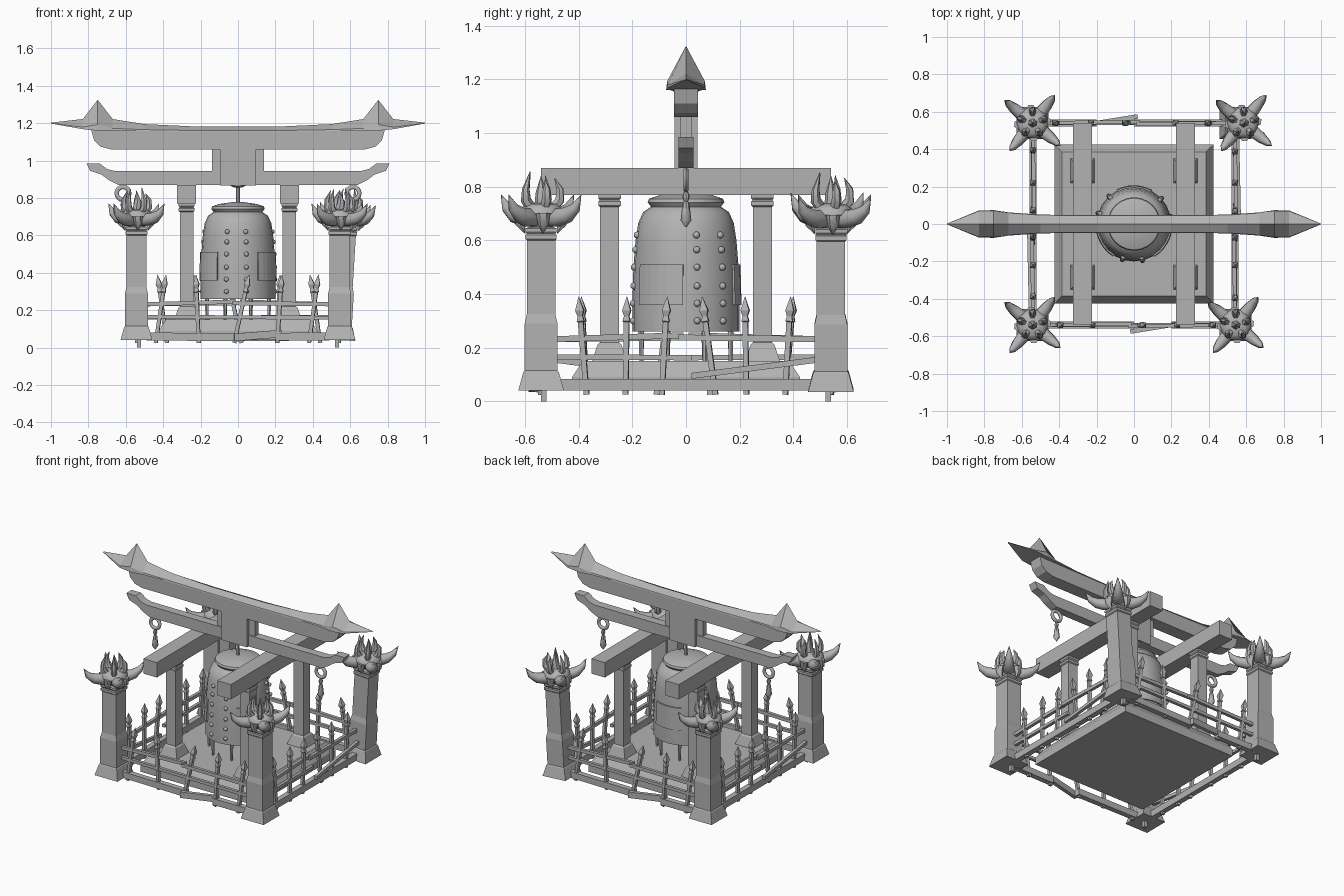
import bpy, bmesh, math
from mathutils import Vector, Matrix

if "Cube" in bpy.data.objects:
    bpy.data.objects.remove(bpy.data.objects["Cube"])

stone = bpy.data.materials.new("plain_grey")
stone.use_nodes = True
GREY = (0.45, 0.45, 0.45, 1)
stone.diffuse_color = GREY
stone.node_tree.nodes["Principled BSDF"].inputs["Base Color"].default_value = GREY


def finish(name, bm, matrix=None, smooth=None):
    bmesh.ops.recalc_face_normals(bm, faces=bm.faces)
    me = bpy.data.meshes.new(name)
    bm.to_mesh(me)
    bm.free()
    ob = bpy.data.objects.new(name, me)
    bpy.context.collection.objects.link(ob)
    me.materials.append(stone)
    if matrix:
        me.transform(matrix)
    if smooth:
        bpy.ops.object.select_all(action='DESELECT')
        ob.select_set(True)
        bpy.context.view_layer.objects.active = ob
        bpy.ops.object.shade_smooth_by_angle(angle=math.radians(smooth))
    return ob


def loft(name, rings, matrix=None, smooth=None):
    """Skin a list of equal-length point rings and cap both ends."""
    bm = bmesh.new()
    vs = [[bm.verts.new(p) for p in r] for r in rings]
    n = len(rings[0])
    for a, b in zip(vs, vs[1:]):
        for i in range(n):
            j = (i + 1) % n
            bm.faces.new((a[i], a[j], b[j], b[i]))
    bm.faces.new(vs[0])
    bm.faces.new(vs[-1])
    return finish(name, bm, matrix, smooth)


def box(name, lo, hi, matrix=None):
    (a, b, c), (d, e, f) = lo, hi
    return loft(name, [[(a, b, z), (d, b, z), (d, e, z), (a, e, z)] for z in (c, f)], matrix)


def lathe(name, profile, n, matrix=None, smooth=None, turn=0.0):
    """Turned shape from (radius, z) pairs."""
    ang = [turn + math.tau * i / n for i in range(n)]
    return loft(name, [[(r * math.cos(a), r * math.sin(a), z) for a in ang] for r, z in profile], matrix, smooth)


def square(name, profile, matrix=None):
    """Square column from (half width, z) pairs."""
    return lathe(name, [(h * math.sqrt(2), z) for h, z in profile], 4, matrix, None, math.pi / 4)


def tube(name, path, radii, n, matrix=None, smooth=None):
    pts = [Vector(p) for p in path]
    rings = []
    for i, p in enumerate(pts):
        d = pts[min(i + 1, len(pts) - 1)] - pts[max(i - 1, 0)]
        side = d.cross(Vector((0.13, 1, 0.07))).normalized()
        up = side.cross(d).normalized()
        ang = [math.tau * (k + 0.5) / n for k in range(n)]
        rings.append([p + radii[i] * (side * math.cos(a) + up * math.sin(a)) for a in ang])
    return loft(name, rings, matrix, smooth)


def rail(name, p, q, w, h, matrix):
    """Rectangular bar between two points."""
    p, q = Vector(p), Vector(q)
    side = (q - p).cross(Vector((0, 0, 1))).normalized() * w
    up = Vector((0, 0, h))
    return loft(name, [[c - side - up, c + side - up, c + side + up, c - side + up] for c in (p, q)], matrix)


def extrude_xz(name, outline, half):
    return loft(name, [[(x, y, z) for x, z in outline] for y in (-half, half)])


def mirrored(half_outline):
    return half_outline + [(-x, z) for x, z in reversed(half_outline)]


def move(x, y, z=0):
    return Matrix.Translation((x, y, z))


def spin(a):
    return Matrix.Rotation(a, 4, 'Z')


# Platform
square("platform", [(0.425, 0.04), (0.425, 0.09), (0.385, 0.15)])

# Inner posts and the two beams they carry
for sx in (-1, 1):
    box("roof_beam", (sx * 0.275 - 0.05, -0.54, 0.77), (sx * 0.275 + 0.05, 0.54, 0.87))
    for sy in (-1, 1):
        square("inner_post", [(0.065, 0.15), (0.045, 0.21), (0.036, 0.22), (0.036, 0.725), (0.042, 0.73),
                              (0.042, 0.745), (0.036, 0.75), (0.042, 0.757), (0.042, 0.77)],
               move(sx * 0.275, sy * 0.285))

# Gate beams
extrude_xz("tie_beam", mirrored([(0, 0.87), (0.64, 0.87), (0.69, 0.895), (0.73, 0.925), (0.79, 0.945), (0.81, 0.985),
                                 (0.74, 0.985), (0.70, 0.955), (0.66, 0.945), (0, 0.945)])[1:-1], 0.028)
extrude_xz("lintel", mirrored([(0.68, 1.06), (0.735, 1.075), (0.77, 1.11), (0.785, 1.165), (0.5, 1.158)]), 0.045)
box("centre_strut", (-0.14, -0.02, 0.94), (0.14, 0.02, 1.07))
box("centre_plaque", (-0.096, -0.042, 0.868), (0.096, 0.042, 1.1))

# Sweeping roof: x, half width, eave height, ridge height
half = [(0.2, 0.047, 1.155, 1.181), (0.5, 0.05, 1.158, 1.195), (0.67, 0.062, 1.16, 1.222), (0.75, 0.074, 1.16, 1.325),
        (0.83, 0.072, 1.168, 1.222), (1.0, 0.002, 1.198, 1.203)]
stations = [(-x, w, e, r) for x, w, e, r in reversed(half)] + half
loft("roof", [[(x, -w, e), (x, 0, e), (x, w, e), (x, w * 0.95, e + (r - e) * 0.2), (x, 0, r),
               (x, -w * 0.95, e + (r - e) * 0.2)] for x, w, e, r in stations])

# Bell
BELL = [(0.2, 0.26), (0.2, 0.36), (0.196, 0.5), (0.188, 0.6), (0.178, 0.665), (0.16, 0.705), (0.13, 0.725),
        (0.143, 0.742), (0.138, 0.755), (0.1, 0.768), (0.03, 0.778)]


def bell_radius(z):
    for (r0, z0), (r1, z1) in zip(BELL, BELL[1:]):
        if z <= z1:
            return r0 + (r1 - r0) * (z - z0) / (z1 - z0)


lathe("bell", BELL, 24, None, 35)
lathe("bell_rod", [(0.01, 0.77), (0.01, 0.88)], 8)
lathe("bell_hook", [(0.02, 0.855), (0.04, 0.865), (0.04, 0.885)], 8)
for k in range(3):
    a0 = math.radians(120 * k)
    # raised panel wrapped round the bell
    cols = [a0 + math.radians(-58 + 55 * i / 6) for i in range(7)]
    loft("bell_panel", [[(r * math.cos(a), r * math.sin(a), z) for r, z in
                         ((0.19, 0.36), (0.207, 0.36), (0.203, 0.51), (0.185, 0.51))] for a in cols])
    for deg in (12, 43):
        for z in (0.3, 0.365, 0.43, 0.5, 0.565, 0.62):
            bm = bmesh.new()
            bmesh.ops.create_uvsphere(bm, u_segments=8, v_segments=6, radius=0.013)
            finish("bell_stud", bm, spin(a0 + math.radians(deg)) @ move(bell_radius(z) + 0.002, 0, z), 60)
for k in range(8):
    lathe("bell_foot", [(0.008, 0.15), (0.012, 0.27)], 6, spin(math.tau * (k + 0.5) / 8) @ move(0.18, 0))

# Hanging rings with tassels
for sx in (-1, 1):
    bm = bmesh.new()
    path = [(0.034 * math.cos(a), 0.034 * math.sin(a)) for a in [math.tau * i / 16 for i in range(16)]]
    rows = [[bm.verts.new((x * (1 + 0.35 * math.cos(t)), 0.011 * math.sin(t), z * (1 + 0.35 * math.cos(t))))
             for t in [math.tau * j / 6 for j in range(6)]] for x, z in path]
    for i in range(16):
        for j in range(6):
            p, q = rows[i], rows[(i + 1) % 16]
            bm.faces.new((p[j], q[j], q[(j + 1) % 6], p[(j + 1) % 6]))
    finish("hanging_ring", bm, move(sx * 0.615, 0, 0.825), 60)
    lathe("tassel", [(0.004, 0.79), (0.014, 0.765), (0.008, 0.745), (0.013, 0.735), (0.02, 0.675), (0.003, 0.65)],
          8, move(sx * 0.615, 0), 40)

# Corner posts with horned capitals; the back left one leans outward
for sx in (-1, 1):
    for sy in (-1, 1):
        lean = math.radians(3.5 if sx + sy == 2 else 0)
        m = move(sx * 0.543, sy * 0.54, 0.04) @ Matrix.Rotation(lean, 4, 'Y') @ move(0, 0, -0.04)
        square("corner_post", [(0.085, 0.04), (0.066, 0.11), (0.061, 0.115), (0.061, 0.29), (0.053, 0.325),
                               (0.053, 0.6), (0.058, 0.605), (0.058, 0.62), (0.053, 0.625), (0.058, 0.632),
                               (0.058, 0.645), (0.045, 0.65)], m)
        square("post_peg", [(0.011, 0.0), (0.011, 0.05)], move(sx * 0.53, sy * 0.53))
        lathe("capital", [(0.04, 0.64), (0.06, 0.67), (0.085, 0.7), (0.08, 0.72), (0.06, 0.735), (0.02, 0.74)],
              10, m, 40)
        for k in range(4):
            turn = m @ spin(math.radians(51 + 90 * k))
            tube("capital_horn", [(0.03, 0, 0.68), (0.08, 0, 0.685), (0.125, 0, 0.695), (0.165, 0, 0.722),
                                  (0.192, 0, 0.77)], [0.03, 0.036, 0.031, 0.02, 0.001], 8, turn, 50)
            tube("capital_claw", [(0.075, 0, 0.70), (0.078, 0, 0.66), (0.06, 0, 0.625)],
                 [0.026, 0.02, 0.001], 6, turn @ spin(math.pi / 4), 50)
        for k in range(5):
            tube("capital_flame", [(0.04, 0, 0.715), (0.07, 0, 0.75), (0.07, 0, 0.79), (0.05, 0, 0.825 + 0.008 * k)],
                 [0.02, 0.019, 0.014, 0.001], 6, m @ spin(math.tau * k / 5 + 0.3), 50)
        tube("capital_flame", [(0, 0, 0.73), (0.008, 0, 0.78), (0, 0, 0.84)], [0.025, 0.02, 0.001], 6, m, 50)


# Weathered spear fences: (foot, head) position of each spear along the side
def fence(k, spears, broken_base):
    m = spin(k * math.pi / 2) @ move(0, -0.54)
    end = 0.49
    rail("top_rail", (-end, 0, 0.232), (-0.01, 0.006, 0.246), 0.01, 0.011, m)
    rail("top_rail", (-0.03, -0.006, 0.238), (end, 0, 0.232), 0.01, 0.011, m)
    if broken_base:
        rail("middle_rail", (-end, 0, 0.165), (end, 0, 0.16), 0.01, 0.01, m)
        rail("base_rail", (-end, 0, 0.06), (0.0, 0, 0.055), 0.018, 0.021, m)
        rail("base_rail", (0.2, 0, 0.058), (end, 0, 0.06), 0.018, 0.021, m)
        rail("broken_rail", (-0.02, -0.035, 0.055), (0.23, 0.005, 0.075), 0.012, 0.02, m)
    else:
        rail("base_rail", (-end, 0, 0.062), (end, 0, 0.062), 0.018, 0.022, m)
        rail("middle_rail", (-end, 0, 0.165), (0.02, 0, 0.163), 0.01, 0.01, m)
        rail("fallen_rail", (0.02, -0.022, 0.095), (end, -0.012, 0.155), 0.01, 0.011, m)
    for foot, head in spears:
        a, b = Vector((foot, 0, 0.025)), Vector((head, 0, 0.39))
        tube("spear", [a.lerp(b, t) for t in (0, 0.74, 0.75, 0.8, 0.86, 1)],
             [0.014, 0.014, 0.019, 0.013, 0.022, 0.001], 4, m)


for k in (0, 2):
    fence(k, [(-0.44, -0.385), (-0.21, -0.225), (-0.02, 0.06), (0.21, 0.235), (0.38, 0.43)], True)
for k in (1, 3):
    fence(k, [(-0.37, -0.4), (-0.225, -0.22), (-0.09, -0.07), (0.11, 0.06), (0.225, 0.22), (0.37, 0.39)], False)
